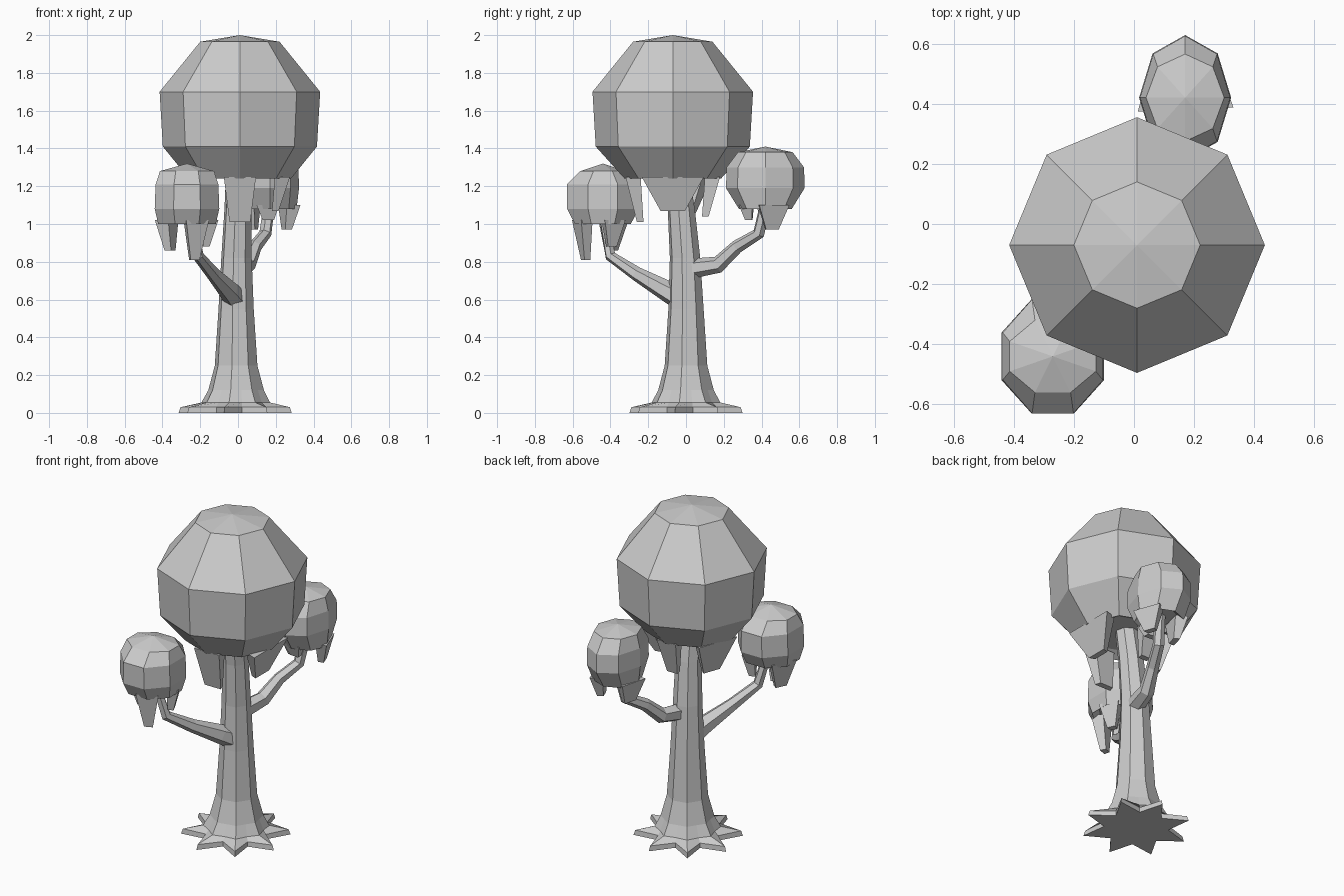
import bpy, bmesh
from math import sin, cos, pi, radians
from mathutils import Vector

if "Cube" in bpy.data.objects:
    bpy.data.objects.remove(bpy.data.objects["Cube"])


def finish(name, bm):
    bmesh.ops.recalc_face_normals(bm, faces=bm.faces[:])
    me = bpy.data.meshes.new(name)
    bm.to_mesh(me)
    bm.free()
    ob = bpy.data.objects.new(name, me)
    bpy.context.collection.objects.link(ob)
    return ob


def skin(name, rings, apex=None, apex_end=None):
    """Join rings of points; ends are capped with a face or an apex point."""
    bm = bmesh.new()
    vr = [[bm.verts.new(p) for p in r] for r in rings]
    n = len(vr[0])
    for a, b in zip(vr, vr[1:]):
        for i in range(n):
            j = (i + 1) % n
            bm.faces.new((a[i], a[j], b[j], b[i]))
    for ring, tip in ((vr[0], apex), (vr[-1], apex_end)):
        if tip is None:
            bm.faces.new(ring)
        else:
            t = bm.verts.new(tip)
            for i in range(n):
                bm.faces.new((ring[i], ring[(i + 1) % n], t))
    return finish(name, bm)


def tube(name, path, sides=6):
    pts = [Vector(p[:3]) for p in path]
    rings = []
    for i, p in enumerate(pts):
        d = (pts[min(i + 1, len(pts) - 1)] - pts[max(i - 1, 0)]).normalized()
        u = d.cross(Vector((1, -0.3, 0))).normalized()
        w = d.cross(u)
        r = path[i][3]
        rings.append([p + r * (u * cos(2 * pi * k / sides) + w * sin(2 * pi * k / sides))
                      for k in range(sides)])
    return skin(name, rings)


def canopy(name, cx, cy, top, rings, turn=0):
    """Eight-sided leaf ball with a recessed underside."""
    z, rx, ry = rings[-1]
    rings = rings + [(z + 0.03, rx * 0.75, ry * 0.75)]
    a = [radians(turn) + k * pi / 4 for k in range(8)]
    return skin(name, [[(cx + rx * cos(t), cy + ry * sin(t), z) for t in a]
                       for z, rx, ry in rings], apex=(cx, cy, top))


def drip(name, cx, cy, angle, top, bottom):
    """Hanging tapered lobe; each end is (z, outer radius, width, depth)."""
    t = radians(angle)
    out, side = Vector((cos(t), sin(t), 0)), Vector((-sin(t), cos(t), 0))
    rings = []
    for z, r, w, d in (top, bottom):
        c = Vector((cx, cy, z))
        rings.append([c + out * r - side * w / 2, c + out * r + side * w / 2,
                      c + out * (r - d) + side * w * 0.4, c + out * (r - d) - side * w * 0.4])
    return skin(name, rings)


# Trunk with eight flared root points: z, tip radius, valley radius, x, y
k = cos(pi / 8)
profile = [(0, 0.305, 0.18, -0.015, 0), (0.03, 0.295, 0.18, -0.015, 0),
           (0.055, 0.185, 0.165, -0.012, 0), (0.12, 0.15, 0.15 * k, -0.01, 0),
           (0.25, 0.115, 0.115 * k, -0.01, 0), (0.55, 0.095, 0.095 * k, -0.01, 0),
           (0.82, 0.082, 0.082 * k, -0.008, -0.005), (1.08, 0.073, 0.073 * k, 0, -0.025),
           (1.32, 0.068, 0.068 * k, 0.005, -0.06)]
skin("trunk", [[(x + (v if i % 2 else t) * cos(radians(-11 + i * 22.5)),
                 y + (v if i % 2 else t) * sin(radians(-11 + i * 22.5)), z) for i in range(16)]
               for z, t, v, x, y in profile])

# Branches: x, y, z, radius
tube("front_branch", [(-0.01, -0.02, 0.60, 0.065), (-0.05, -0.11, 0.65, 0.055),
                      (-0.13, -0.26, 0.735, 0.038), (-0.21, -0.40, 0.83, 0.03),
                      (-0.26, -0.44, 1.05, 0.024)])
tube("back_branch", [(0.01, 0.0, 0.76, 0.055), (0.05, 0.17, 0.785, 0.045),
                     (0.09, 0.27, 0.88, 0.036), (0.145, 0.385, 0.95, 0.033),
                     (0.17, 0.43, 1.14, 0.03)])

# Leaf balls: rings are z, x radius, y radius
canopy("main_canopy", 0.01, -0.07, 2.0,
       [(1.965, 0.21, 0.21), (1.70, 0.425, 0.425), (1.41, 0.408, 0.408), (1.24, 0.27, 0.255)])
canopy("front_canopy", -0.27, -0.44, 1.32,
       [(1.28, 0.155, 0.13), (1.21, 0.18, 0.205), (1.08, 0.185, 0.205), (1.0, 0.165, 0.16)], 22.5)
canopy("back_canopy", 0.17, 0.42, 1.41,
       [(1.38, 0.13, 0.145), (1.30, 0.15, 0.205), (1.19, 0.153, 0.208), (1.08, 0.14, 0.14)])

# Drips under the main ball
for i, (a, r, w, wb, zb) in enumerate([(0, 0.265, 0.33, 0.13, 1.07), (90, 0.25, 0.13, 0.07, 1.04),
                                       (160, 0.255, 0.26, 0.11, 1.05), (270, 0.25, 0.17, 0.11, 1.01)]):
    drip(f"main_drip_{i}", 0.01, -0.07, a, (1.25, r, w, 0.08), (zb, r - 0.06, wb, 0.035))

# Drips under the two small balls
for i, (a, r, w, wb, zb) in enumerate([(-68, 0.15, 0.13, 0.05, 0.81), (25, 0.155, 0.12, 0.05, 0.88),
                                       (155, 0.15, 0.16, 0.07, 0.86)]):
    drip(f"front_drip_{i}", -0.27, -0.44, a, (1.02, r, w, 0.07), (zb, r - 0.035, wb, 0.035))
for i, (a, r, w, wb, zb) in enumerate([(20, 0.14, 0.17, 0.07, 0.97), (165, 0.14, 0.17, 0.08, 0.97),
                                       (-95, 0.135, 0.12, 0.06, 1.02)]):
    drip(f"back_drip_{i}", 0.17, 0.42, a, (1.1, r, w, 0.07), (zb, r - 0.03, wb, 0.035))
